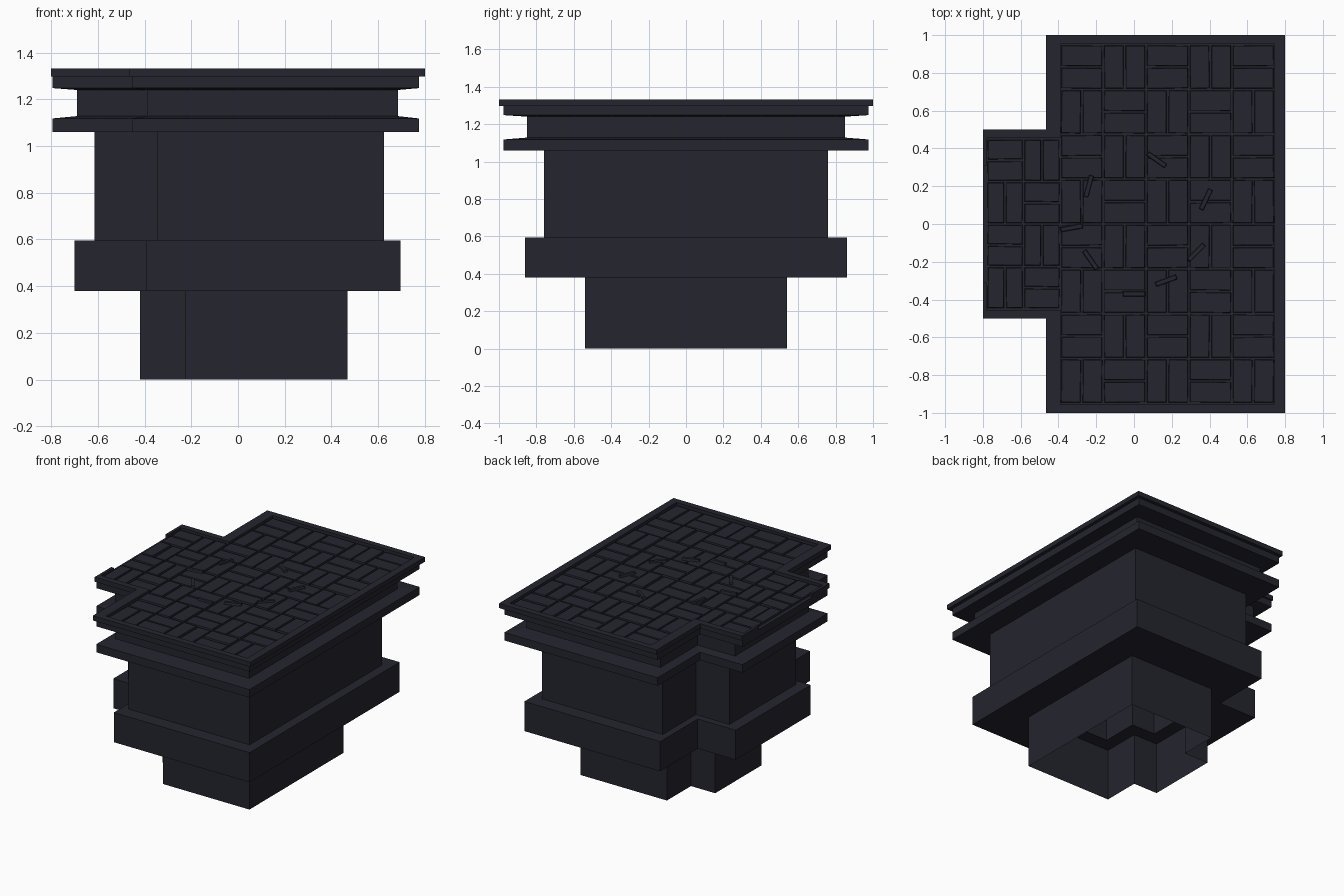
import bpy, bmesh, math, random
from mathutils import Matrix, Vector

random.seed(4)
if "Cube" in bpy.data.objects:
    bpy.data.objects.remove(bpy.data.objects["Cube"], do_unlink=True)

stone = bpy.data.materials.new("dark_slate")
stone.use_nodes = True
COLOUR = (0.018, 0.018, 0.028, 1)
stone.diffuse_color = COLOUR
stone.node_tree.nodes["Principled BSDF"].inputs["Base Color"].default_value = COLOUR


def finish(name, bm):
    bmesh.ops.recalc_face_normals(bm, faces=bm.faces)
    mesh = bpy.data.meshes.new(name)
    bm.to_mesh(mesh)
    bm.free()
    mesh.materials.append(stone)
    obj = bpy.data.objects.new(name, mesh)
    bpy.context.collection.objects.link(obj)
    return obj


def outline(shape, z):
    """T-shaped outline: east edge, shoulder, wing end, half depth, wing half depth."""
    east, step, wing, y, wy = shape
    half = [(east, y), (step, y), (step, wy), (wing, wy)]
    return [Vector((a, b, z)) for a, b in half + [(a, -b) for a, b in reversed(half)]]


def loft(name, rings, cap_start=True, cap_end=True):
    """Join T outlines, given as (shape, z), into one shell."""
    bm = bmesh.new()
    loops = [[bm.verts.new(p) for p in outline(s, z)] for s, z in rings]
    for a, b in zip(loops, loops[1:]):
        for i in range(len(a)):
            j = (i + 1) % len(a)
            bm.faces.new((a[i], a[j], b[j], b[i]))
    if cap_start:
        bm.faces.new(loops[0])
    if cap_end:
        bm.faces.new(loops[-1])
    return finish(name, bm)


def add_box(bm, x0, x1, y0, y1, z0, z1, angle=0, taper=0):
    """Box, optionally turned about z, with its top edges drawn in by taper."""
    sx, sy = x1 - x0, y1 - y0
    place = Matrix.Translation(((x0 + x1) / 2, (y0 + y1) / 2, (z0 + z1) / 2)) @ Matrix.Rotation(angle, 4, "Z")
    verts = bmesh.ops.create_cube(bm, size=1)["verts"]
    for v in verts:
        t = taper if v.co.z > 0 else 0
        v.co = place @ Vector((v.co.x * (sx - 2 * t), v.co.y * (sy - 2 * t), v.co.z * (z1 - z0)))


# Footprints of the tiers
SHAFT = (0.37, -0.13, -0.32, 0.44, 0.17)
BASE = (0.47, -0.225, -0.42, 0.54, 0.265)
PLINTH = (0.695, -0.395, -0.70, 0.86, 0.43)
BODY = (0.625, -0.345, -0.615, 0.76, 0.38)
NECK = (0.685, -0.39, -0.69, 0.85, 0.425)
LEDGE = (0.775, -0.455, -0.795, 0.975, 0.488)
CAP = (0.80, -0.465, -0.80, 1.0, 0.50)

# Hollow foot, open below, and the plinth with its inner shaft
loft("foot_walls", [(BASE, 0), (BASE, 0.38)], False, False)
loft("plinth", [(SHAFT, 1.0), (SHAFT, 0.38), (PLINTH, 0.38), (PLINTH, 0.595), (BODY, 0.595)], True, False)

# Body and the grooved cornice
loft("body", [(BODY, 0.595), (BODY, 1.06)], False, False)
loft("lower_ledge", [(LEDGE, 1.06), (LEDGE, 1.118), (NECK, 1.128)])
loft("neck", [(NECK, 1.128), (NECK, 1.24)], False, False)
loft("upper_ledge", [(NECK, 1.24), (LEDGE, 1.248), (LEDGE, 1.30)])
loft("deck", [(CAP, 1.298), (CAP, 1.306)])

# Raised rim around the deck, open in the middle of the wing end
bm = bmesh.new()
LOW, HIGH = 1.302, 1.332
add_box(bm, 0.745, 0.80, -1, 1, LOW, HIGH)
for side in (-1, 1):
    for x0, x1, ya, yb in ((-0.465, 0.75, 0.955, 1.0), (-0.465, -0.39, 0.455, 0.96),
                           (-0.80, -0.46, 0.455, 0.50), (-0.80, -0.78, 0.31, 0.46)):
        y0, y1 = sorted((ya * side, yb * side))
        add_box(bm, x0, x1, y0, y1, LOW, HIGH)
finish("deck_rim", bm)

# Basket-weave paving: pairs of slabs that alternate in direction
bm = bmesh.new()
GAP = 0.005


def pave(x0, x1, y0, y1, columns, rows, shift):
    w, d = (x1 - x0) / columns, (y1 - y0) / rows
    for c in range(columns):
        for r in range(rows):
            for k in range(2):
                ax, ay = x0 + c * w, y0 + r * d
                bx, by = ax + w, ay + d
                if (c + r + shift) % 2:
                    ax, bx = ax + k * w / 2, ax + (k + 1) * w / 2
                else:
                    ay, by = ay + k * d / 2, ay + (k + 1) * d / 2
                top = 1.318 + random.uniform(-0.003, 0.003)
                add_box(bm, ax + GAP, bx - GAP, ay + GAP, by - GAP, 1.302, top,
                        random.uniform(-0.012, 0.012), 0.003)


pave(-0.39, 0.745, -0.95, 0.95, 5, 8, 1)
pave(-0.78, -0.39, -0.45, 0.45, 2, 4, 1)
finish("paving", bm)

# Loose splinters of stone lying in a ring
bm = bmesh.new()
for x, y, turn in ((0.12, 0.34, -35), (-0.24, 0.20, 75), (-0.23, -0.19, -55), (0.33, -0.15, 45),
                   (0, -0.37, 0), (0.38, 0.13, 65), (-0.33, -0.02, 10), (0.17, -0.30, 20)):
    add_box(bm, x - 0.06, x + 0.06, y - 0.014, y + 0.014, 1.31, 1.332, math.radians(turn), 0.004)
finish("stone_splinters", bm)
